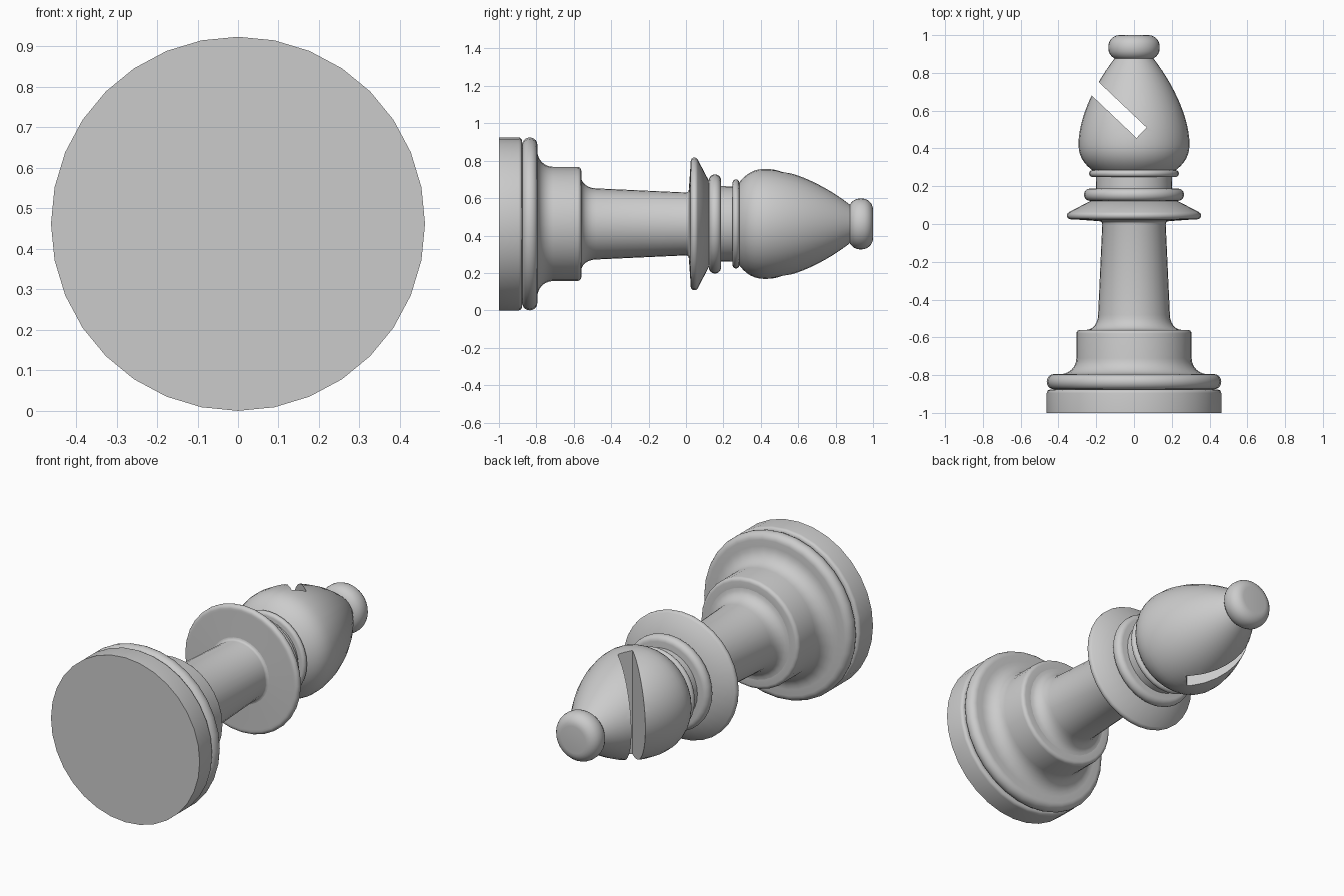
import bpy, bmesh, math
from mathutils import Vector
from mathutils.geometry import interpolate_bezier

AXIS_Z = 0.462
SIDES = 32

if "Cube" in bpy.data.objects:
    bpy.data.objects.remove(bpy.data.objects["Cube"])

grey = bpy.data.materials.new("plain_grey")
grey.use_nodes = True
colour = (0.6, 0.6, 0.6, 1)
grey.diffuse_color = colour
grey.node_tree.nodes["Principled BSDF"].inputs["Base Color"].default_value = colour


def arc(y, r, size_y, size_r, start, end, steps=6):
    """Elliptic arc in (y, radius); 0 deg points along +y, 90 deg outward."""
    angles = [math.radians(start + (end - start) * i / steps) for i in range(steps + 1)]
    return [(y + size_y * math.cos(a), r + size_r * math.sin(a)) for a in angles]


def bezier(a, b, c, d, steps=10):
    pts = interpolate_bezier(*[Vector((*p, 0)) for p in (a, b, c, d)], steps)
    return [(p.x, p.y) for p in pts]


def lathe(name, profile):
    """Turn a (y, radius) profile into a closed solid lying along y."""
    bm = bmesh.new()
    points = [(profile[0][0], 0), *profile, (profile[-1][0], 0)]
    verts = [bm.verts.new((0, y, AXIS_Z + r)) for y, r in points]
    edges = [bm.edges.new(pair) for pair in zip(verts, verts[1:])]
    bmesh.ops.spin(bm, geom=verts + edges, cent=(0, 0, AXIS_Z), axis=(0, 1, 0),
                   angle=math.tau, steps=SIDES, use_merge=True)
    bmesh.ops.remove_doubles(bm, verts=bm.verts, dist=0.0005)
    bmesh.ops.recalc_face_normals(bm, faces=bm.faces)
    mesh = bpy.data.meshes.new(name)
    bm.to_mesh(mesh)
    bm.free()
    obj = bpy.data.objects.new(name, mesh)
    bpy.context.collection.objects.link(obj)
    mesh.materials.append(grey)
    return obj


def smooth(obj):
    bpy.ops.object.select_all(action="DESELECT")
    obj.select_set(True)
    bpy.context.view_layer.objects.active = obj
    bpy.ops.object.shade_smooth_by_angle(angle=math.radians(35))


# Foot disc, rounded ring and flared pedestal
base = lathe("base", [(-1, 0.462)]
             + arc(-0.895, 0.445, 0.018, 0.017, 90, 0, 4)
             + arc(-0.835, 0.425, 0.04, 0.037, 180, 0, 10)
             + arc(-0.71, 0.39, 0.085, 0.085, 180, 270)
             + arc(-0.58, 0.285, 0.02, 0.02, 90, 0, 4)
             + [(-0.56, 0.25)])

# Tapered stem with a concave foot
stem = lathe("stem", arc(-0.48, 0.25, 0.08, 0.06, 180, 270)
             + [(0, 0.168)] + arc(0, 0.183, 0.015, 0.015, 270, 360, 3))

# Thin sloped collar
collar = lathe("collar", [(0.015, 0.183), (0.025, 0.325)]
               + arc(0.045, 0.335, 0.02, 0.02, 180, 30, 6)
               + [(0.125, 0.225)])

# Neck with its two rings
neck = lathe("neck", [(0.1, 0.204), (0.27, 0.2)])
lower_ring = lathe("lower_ring", arc(0.155, 0.235, 0.032, 0.03, 180, 0, 10))
upper_ring = lathe("upper_ring", arc(0.267, 0.22, 0.018, 0.018, 180, 0, 8))

# Egg-shaped head
head = lathe("head", bezier((0.28, 0.215), (0.31, 0.255), (0.35, 0.294), (0.42, 0.294), 8)
             + bezier((0.42, 0.294), (0.56, 0.294), (0.74, 0.21), (0.88, 0.1), 14)[1:])

# Slanted slot cut through the head
tilt = math.radians(136.5)
along = Vector((math.cos(tilt), math.sin(tilt), 0))
bpy.ops.mesh.primitive_cube_add(size=1)
cutter = bpy.context.object
cutter.name = "slot_cutter"
cutter.scale = (0.6, 0.077, 1.2)
cutter.rotation_euler.z = tilt
cutter.location = Vector((0.04, 0.483, AXIS_Z)) + along * 0.3
cut = head.modifiers.new("slot", "BOOLEAN")
cut.operation = "DIFFERENCE"
cut.solver = "EXACT"
cut.object = cutter
bpy.context.view_layer.update()
cut_mesh = bpy.data.meshes.new_from_object(
    head.evaluated_get(bpy.context.evaluated_depsgraph_get()))
head.modifiers.clear()
head.data = cut_mesh
bpy.data.objects.remove(cutter)

# Flattened knob on the tip
finial = lathe("finial", [(0.87, 0.09)]
               + arc(0.93, 0.076, 0.06, 0.06, 180, 90, 6)
               + arc(0.94, 0.076, 0.06, 0.06, 90, 0, 6))

for part in (base, stem, collar, neck, lower_ring, upper_ring, head, finial):
    smooth(part)
